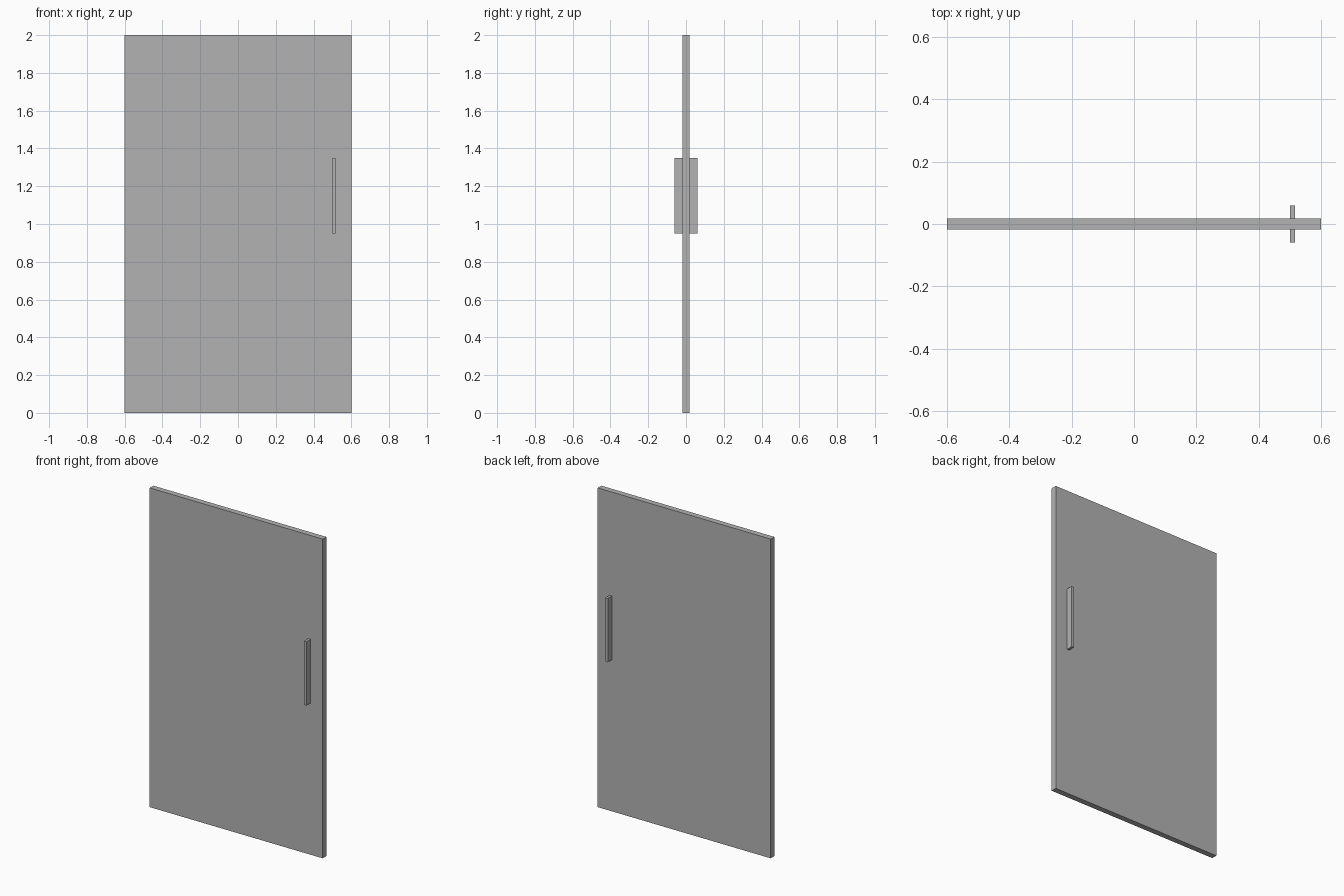
import bpy

if "Cube" in bpy.data.objects:
    bpy.data.objects.remove(bpy.data.objects["Cube"])

# Single grey finish
grey = bpy.data.materials.new("grey")
grey.diffuse_color = (0.45, 0.45, 0.45, 1)
grey.use_nodes = True
grey.node_tree.nodes["Principled BSDF"].inputs["Base Color"].default_value = grey.diffuse_color


def box(name, x, y, z):
    """Box spanning the given (min, max) ranges."""
    spans = (x, y, z)
    bpy.ops.mesh.primitive_cube_add(size=1, location=[(a + b) / 2 for a, b in spans])
    ob = bpy.context.object
    ob.name = name
    ob.scale = [b - a for a, b in spans]
    bpy.ops.object.transform_apply(location=False, rotation=False, scale=True)
    ob.data.materials.append(grey)
    return ob


# Door leaf
T = 0.018
box("door_panel", (-0.6, 0.6), (-T, T), (0, 2))

# Flat pull handle on each side of the leaf
box("front_handle", (0.5, 0.516), (-0.06, -T), (0.95, 1.35))
box("back_handle", (0.5, 0.516), (T, 0.06), (0.95, 1.35))
